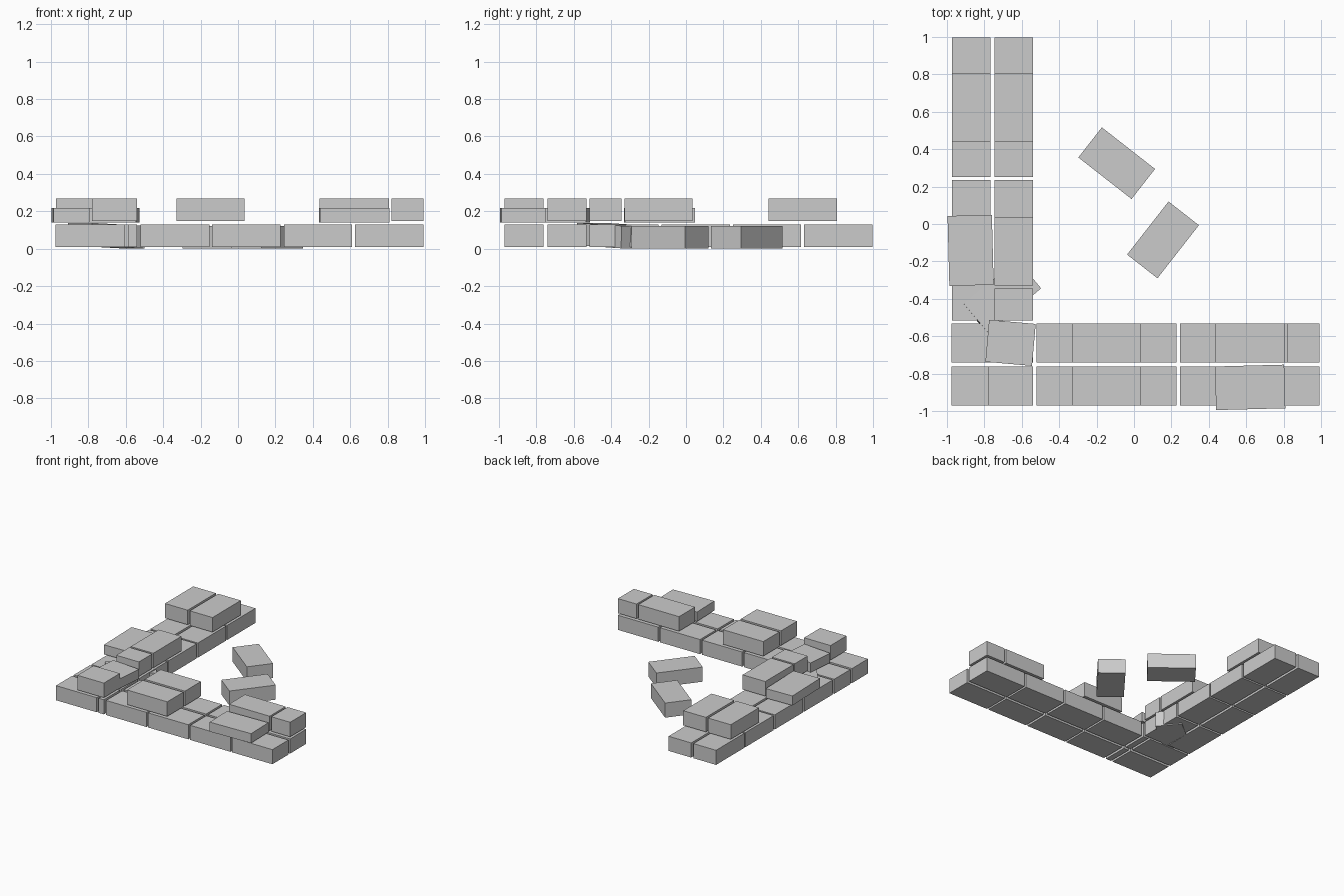
import bpy, math

if "Cube" in bpy.data.objects:
    bpy.data.objects.remove(bpy.data.objects["Cube"])

clay = bpy.data.materials.new("pale_grey_brick")
clay.diffuse_color = (0.6, 0.6, 0.6, 1)
clay.use_nodes = True
clay.node_tree.nodes["Principled BSDF"].inputs["Base Color"].default_value = clay.diffuse_color


def brick(name, x0, x1, y0, y1, z0, z1, yaw=0, tilt=0):
    """Box brick between limits, turned about its own centre (degrees)."""
    bpy.ops.mesh.primitive_cube_add(
        size=1, location=((x0 + x1) / 2, (y0 + y1) / 2, (z0 + z1) / 2),
        rotation=(0, math.radians(tilt), math.radians(yaw)))
    ob = bpy.context.object
    ob.name = name
    ob.scale = (x1 - x0, y1 - y0, z1 - z0)
    ob.data.materials.append(clay)
    return ob


LOW = (0.01, 0.13)      # bottom course
HIGH = (0.147, 0.267)   # second course
THIN = (0.14, 0.218)    # thin capping bricks
FRONT_ROW, BACK_ROW = (-0.97, -0.762), (-0.74, -0.532)
LEFT_COL, RIGHT_COL = (-0.972, -0.766), (-0.746, -0.54)

# bottom course of the front wall, with narrow cut bricks by the corner
for row_name, row in (("front", FRONT_ROW), ("back", BACK_ROW)):
    spans = [(-0.975, -0.605), (-0.587, -0.54), (-0.52, -0.153),
             (-0.138, 0.227), (0.245, 0.61), (0.625, 0.992)]
    for i, span in enumerate(spans):
        brick(f"front_wall_{row_name}_brick_{i}", *span, *row, *LOW)

# bottom course of the side wall
for col_name, col in (("outer", LEFT_COL), ("inner", RIGHT_COL)):
    for i, span in enumerate([(-0.515, -0.147), (-0.13, 0.235),
                              (0.25, 0.615), (0.63, 0.998)]):
        brick(f"side_wall_{col_name}_brick_{i}", *col, *span, *LOW)

# second course of the front wall
for row_name, row in (("front", FRONT_ROW), ("back", BACK_ROW)):
    brick(f"front_wall_upper_{row_name}", -0.33, 0.036, *row, *HIGH)
brick("front_wall_upper_end", 0.436, 0.806, *BACK_ROW, *HIGH)
brick("front_wall_end_half", 0.822, 0.992, *BACK_ROW, *HIGH)
brick("front_wall_thin_brick", 0.436, 0.806, -0.99, -0.757, *THIN, yaw=1.5)
brick("corner_upper_brick", -0.78, -0.54, *FRONT_ROW, *HIGH)

# second course of the side wall
for col_name, col in (("outer", LEFT_COL), ("inner", RIGHT_COL)):
    brick(f"side_wall_upper_{col_name}", *col, 0.44, 0.807, *HIGH)
brick("side_wall_upper_middle", *RIGHT_COL, -0.328, 0.036, *HIGH)
brick("side_wall_upper_half", *RIGHT_COL, -0.515, -0.345, *HIGH)
brick("side_wall_thin_brick", -0.992, -0.755, -0.328, 0.046, *THIN, yaw=1.5)
brick("corner_thin_brick", -0.785, -0.535, -0.748, -0.523, *THIN, yaw=-5)

# skewed brick wedged through the side wall
brick("wedged_brick", -0.89, -0.52, -0.488, -0.286, 0.01, 0.13, yaw=40, tilt=2.5)

# loose bricks lying on the ground
brick("loose_brick_back", -0.273, 0.088, 0.223, 0.427, 0, 0.12, yaw=-38)
brick("loose_brick_front", -0.025, 0.335, -0.188, 0.018, 0, 0.12, yaw=52)
